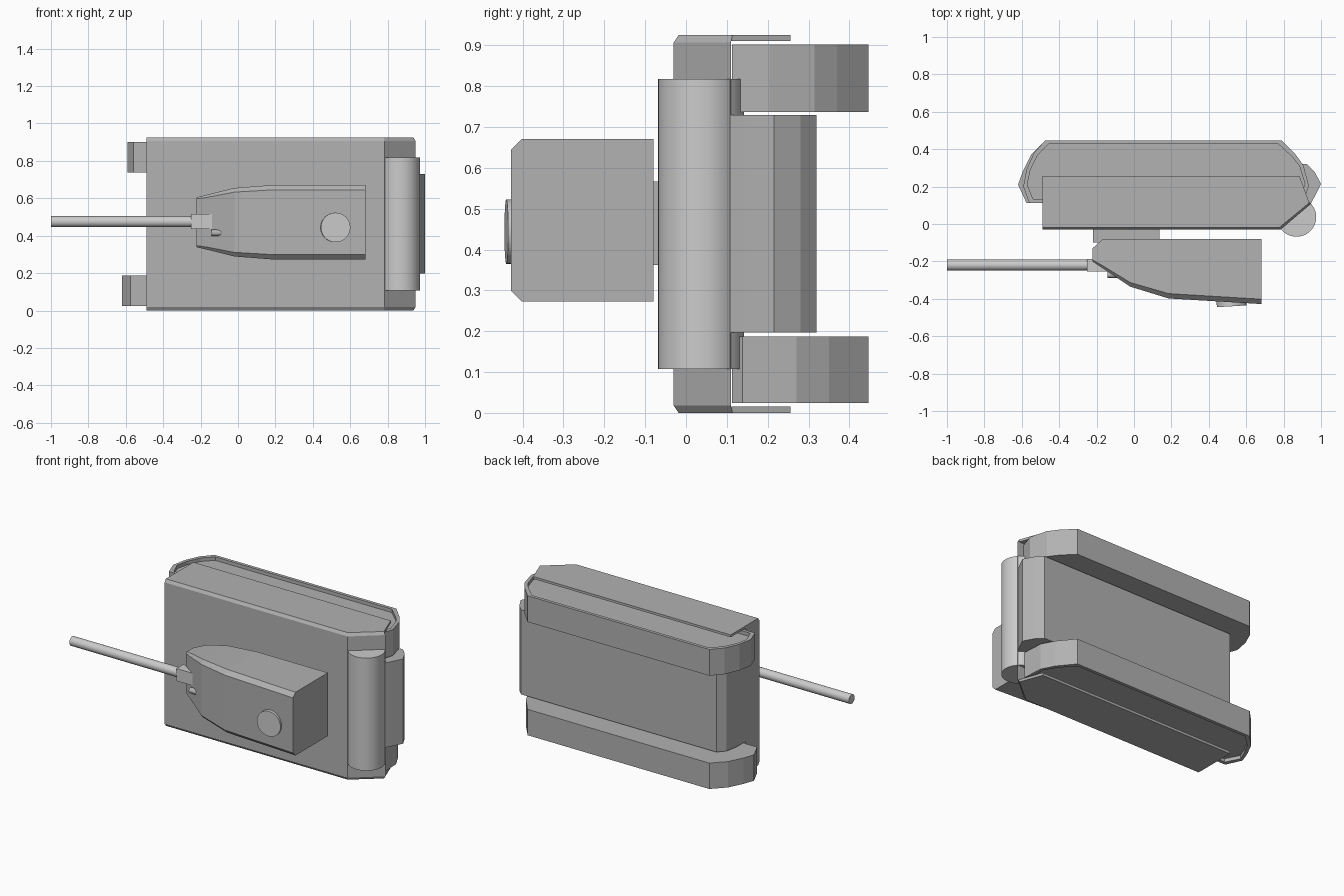
import bpy, bmesh, math
from mathutils import Vector

if "Cube" in bpy.data.objects:
    bpy.data.objects.remove(bpy.data.objects["Cube"])

# darker grey for the armour; gun, roller and hatch stay the default grey
armour = bpy.data.materials.new("armour_grey")
armour.diffuse_color = (.445, .445, .445, 1)
armour.use_nodes = True
armour.node_tree.nodes["Principled BSDF"].inputs["Base Color"].default_value = armour.diffuse_color


def loft(name, rings):
    """Skin equal-length rings of points and cap both ends."""
    bm = bmesh.new()
    vs = [[bm.verts.new(p) for p in r] for r in rings]
    n = len(vs[0])
    for a, b in zip(vs, vs[1:]):
        for i in range(n):
            j = (i + 1) % n
            bm.faces.new((a[i], a[j], b[j], b[i]))
    bm.faces.new(vs[0][::-1])
    bm.faces.new(vs[-1])
    bmesh.ops.recalc_face_normals(bm, faces=bm.faces)
    me = bpy.data.meshes.new(name)
    bm.to_mesh(me)
    bm.free()
    me.materials.append(armour)
    ob = bpy.data.objects.new(name, me)
    bpy.context.collection.objects.link(ob)
    return ob


def ring(profile, z):
    return [(x, y, z) for x, y in profile]


def prism(name, profile, z0, z1):
    return loft(name, [ring(profile, z0), ring(profile, z1)])


def box(name, x0, x1, y0, y1, z0, z1):
    return prism(name, [(x0, y0), (x1, y0), (x1, y1), (x0, y1)], z0, z1)


def rod(name, a, b, r, sides=32):
    a, b = Vector(a), Vector(b)
    bpy.ops.mesh.primitive_cylinder_add(vertices=sides, radius=r, depth=(b - a).length, location=(a + b) / 2)
    ob = bpy.context.object
    ob.name = name
    ob.rotation_euler = (b - a).to_track_quat('Z', 'Y').to_euler()
    bpy.ops.object.shade_smooth_by_angle(angle=math.radians(35))
    return ob


# upper hull with bevelled side edges
full = [(-.49, -.03), (.784, -.03), (.949, .11), (-.49, .11)]
inset = [(-.49, -.018), (.778, -.018), (.938, .114), (-.49, .114)]
loft("upper_hull", [ring(inset, 0), ring(full, .018), ring(full, .907), ring(inset, .925)])

# thin side skirts
skirt = [(-.49, .112), (.938, .112), (.885, .256), (-.49, .256)]
prism("skirt_left", skirt, 0, .016)
prism("skirt_right", skirt, .91, .925)

# lower hull between the tracks
lower = [(-.49, .108), (.945, .108), (.965, .145), (1.0, .215), (.965, .28),
         (.925, .32), (-.435, .32), (-.475, .275), (-.49, .2)]
prism("lower_hull", lower, .197, .73)


# tracks: solid bands with a recessed outer face
def track(name, profile, z_in, z_out, z_recess):
    xs = [p[0] for p in profile]
    cx, cy = (min(xs) + max(xs)) / 2, .28
    small = [(cx + (x - cx) * .972, cy + (y - cy) * .88) for x, y in profile]
    loft(name, [ring(profile, z_in), ring(profile, z_out), ring(small, z_out), ring(small, z_recess)])


track("track_right", [(-.56, .113), (.905, .113), (.935, .205), (.905, .315), (.865, .37),
                      (.79, .447), (-.475, .447), (-.535, .38), (-.575, .29), (-.592, .2)],
      .737, .902, .88)
track("track_left", [(-.575, .113), (.9, .113), (.92, .138), (.912, .27), (.87, .35),
                     (.79, .447), (-.475, .447), (-.55, .37), (-.595, .28), (-.62, .21)],
      .187, .024, .046)

# front roller
rod("front_roller", (.869, .037, .108), (.869, .037, .817), .105, 48)

# turret: lofted chamfered sections along its length
zc = .472
rings = []
for x, top, bottom, w, c in [(-.222, -.20, -.13, .133, .008), (-.165, -.238, -.08, .147, .014),
                             (-.02, -.335, -.08, .183, .022), (.185, -.398, -.08, .199, .026),
                             (.682, -.428, -.08, .199, .026)]:
    rings.append([(x, bottom, zc - w), (x, top + c, zc - w), (x, top, zc - w + c),
                  (x, top, zc + w - c), (x, top + c, zc + w), (x, bottom, zc + w)])
loft("turret", rings)
box("turret_base", -.22, .135, -.10, -.02, .362, .566)

# gun
mantlet = box("gun_mantlet", -.25, -.14, -.255, -.187, .437, .515)
mantlet.data.materials.clear()
rod("gun_barrel", (-1, -.22, .475), (-.2, -.22, .475), .029)
rod("small_gun", (-.142, -.272, .415), (-.09, -.272, .415), .017, 12).data.materials.append(armour)

# roof hatch, tilted with the roof
rod("roof_hatch", (.519, -.39, .444), (.522, -.440, .444), .079, 40)
